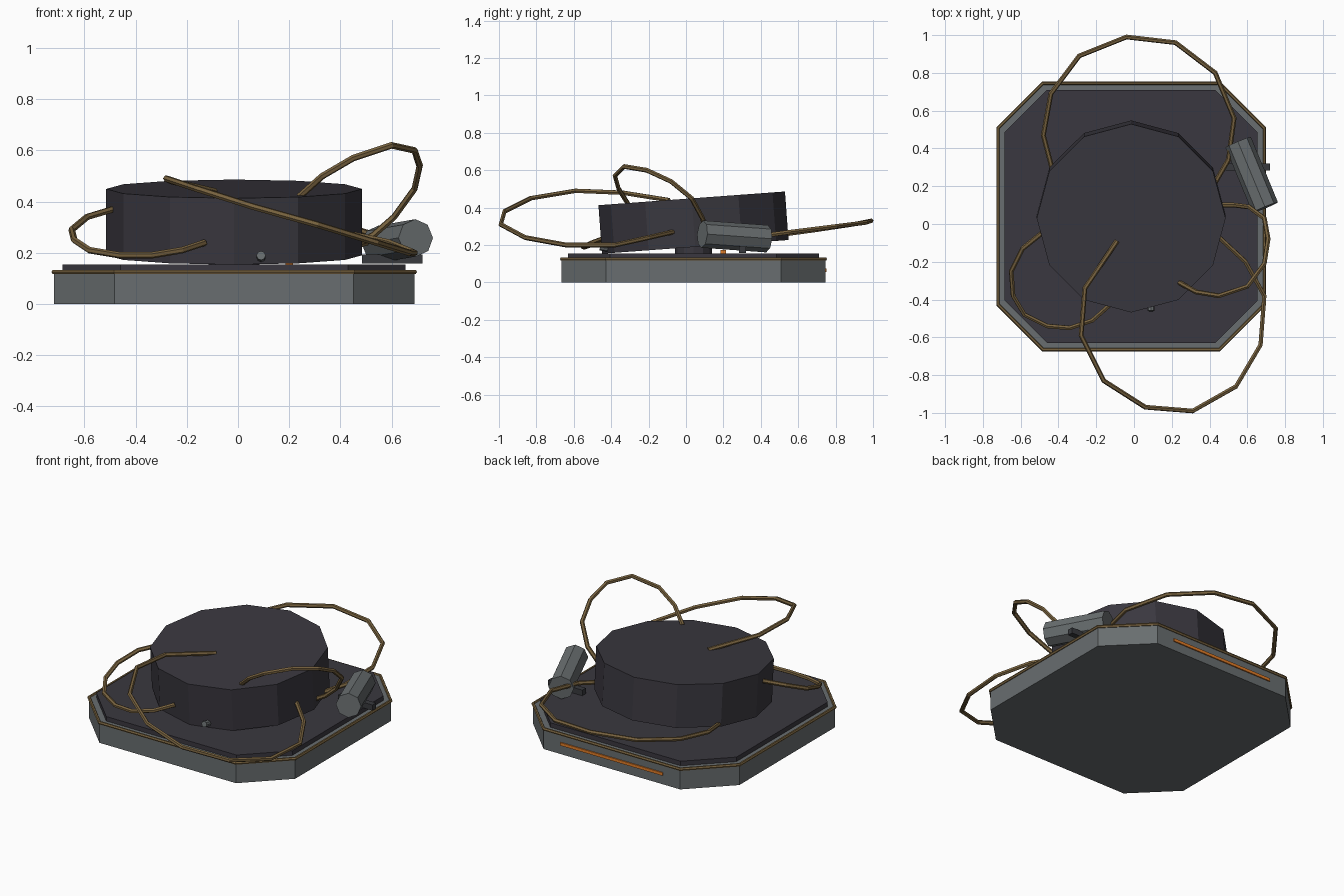
import bpy
import bmesh
from math import radians

if "Cube" in bpy.data.objects:
    bpy.data.objects.remove(bpy.data.objects["Cube"], do_unlink=True)

CX, CY = -0.015, 0.04  # centre of the base and drum


def material(name, rgb):
    mat = bpy.data.materials.new(name)
    mat.use_nodes = True
    mat.diffuse_color = (*rgb, 1)
    mat.node_tree.nodes["Principled BSDF"].inputs["Base Color"].default_value = (*rgb, 1)
    return mat


grey = material("metal grey", (0.14, 0.155, 0.16))
dark = material("dark housing", (0.042, 0.039, 0.05))
bracket_dark = material("bracket charcoal", (0.04, 0.042, 0.048))
brass = material("brass", (0.19, 0.125, 0.05))
orange = material("orange glow", (0.75, 0.2, 0.02))


def octagon(half, chamfer):
    """Outline of a square with cut corners, counter-clockwise."""
    inner = half - chamfer
    corners = []
    for sx, sy in ((1, 1), (-1, 1), (-1, -1), (1, -1)):
        pair = [(sx * half, sy * inner), (sx * inner, sy * half)]
        corners += pair if sx * sy > 0 else pair[::-1]
    return [(CX + x, CY + y) for x, y in corners]


def slab(name, outline, bottom, top, mat):
    bm = bmesh.new()
    face = bm.faces.new([bm.verts.new((x, y, bottom)) for x, y in outline])
    moved = bmesh.ops.extrude_face_region(bm, geom=[face])["geom"]
    verts = [v for v in moved if isinstance(v, bmesh.types.BMVert)]
    bmesh.ops.translate(bm, verts=verts, vec=(0, 0, top - bottom))
    bmesh.ops.recalc_face_normals(bm, faces=bm.faces)
    mesh = bpy.data.meshes.new(name)
    bm.to_mesh(mesh)
    bm.free()
    mesh.materials.append(mat)
    obj = bpy.data.objects.new(name, mesh)
    bpy.context.collection.objects.link(obj)
    return obj


def cylinder(name, sides, radius, depth, location, rotation, mat):
    bpy.ops.mesh.primitive_cylinder_add(
        vertices=sides, radius=radius, depth=depth, location=location,
        rotation=[radians(a) for a in rotation])
    obj = bpy.context.object
    obj.name = name
    obj.data.materials.append(mat)
    return obj


def box(name, size, location, mat):
    bpy.ops.mesh.primitive_cube_add(size=1, location=location)
    obj = bpy.context.object
    obj.name = name
    obj.scale = size
    obj.data.materials.append(mat)
    return obj


def tube(name, points, radius, mat, closed=False):
    curve = bpy.data.curves.new(name, "CURVE")
    curve.dimensions = "3D"
    curve.bevel_depth = radius
    curve.bevel_resolution = 1
    curve.use_fill_caps = not closed
    spline = curve.splines.new("POLY")
    spline.points.add(len(points) - 1)
    for point, co in zip(spline.points, points):
        point.co = (*co, 1)
    spline.use_cyclic_u = closed
    spline.use_smooth = False
    curve.materials.append(mat)
    obj = bpy.data.objects.new(name, curve)
    bpy.context.collection.objects.link(obj)
    bpy.ops.object.select_all(action="DESELECT")
    obj.select_set(True)
    bpy.context.view_layer.objects.active = obj
    bpy.ops.object.convert(target="MESH")
    return bpy.context.object


# Base with brass rim and dark deck
slab("base", octagon(0.705, 0.238), 0, 0.127, grey)
slab("deck", octagon(0.67, 0.225), 0.12, 0.155, dark)
tube("rim", [(x, y, 0.125) for x, y in octagon(0.705, 0.238)], 0.01, brass, closed=True)
box("back_light_strip", (0.7, 0.012, 0.018), (CX, CY + 0.706, 0.065), orange)

# Tilted drum resting on a hidden pivot
cylinder("drum", 12, 0.5, 0.26, (CX, CY, 0.32), (4.2, 0, 0), dark)
cylinder("pivot", 12, 0.1, 0.05, (CX, CY, 0.175), (0, 0, 0), dark)
box("pivot_light", (0.03, 0.03, 0.02), (0.2, 0.2, 0.163), orange)
cylinder("front_knob", 8, 0.018, 0.05, (0.09, -0.435, 0.185), (80, 0, 0), grey)

# Side canister on its bracket
cylinder("canister", 8, 0.073, 0.375, (0.623, 0.26, 0.246), (86.2, 0, 22.5), grey)
box("bracket", (0.235, 0.035, 0.035), (0.603, 0.302, 0.175), bracket_dark)

# Looping cables
cables = {
    "back_cable": [
        (-.43, .28, .22), (-.48, .47, .25), (-.44, .69, .28), (-.29, .89, .31),
        (-.04, .99, .33), (.22, .96, .32), (.43, .8, .3), (.53, .56, .27),
        (.5, .34, .24), (.43, .22, .22)],
    "front_cable": [
        (-.09, -.09, .44), (-.26, -.34, .48), (-.28, -.59, .49), (-.16, -.83, .45),
        (.06, -.97, .38), (.31, -.99, .31), (.54, -.86, .24), (.67, -.64, .2),
        (.69, -.38, .2), (.59, -.2, .24), (.45, -.07, .27)],
    "right_cable": [
        (.24, -.31, .42), (.33, -.36, .5), (.45, -.38, .57), (.6, -.33, .62),
        (.69, -.21, .6), (.71, -.08, .54), (.69, .03, .45), (.61, .09, .34),
        (.53, .1, .27), (.46, .1, .23)],
    "left_cable": [
        (-.49, -.05, .37), (-.59, -.13, .34), (-.65, -.25, .29), (-.64, -.38, .25),
        (-.58, -.48, .21), (-.46, -.54, .19), (-.34, -.55, .19), (-.22, -.51, .21),
        (-.13, -.43, .24)],
}
for name, path in cables.items():
    tube(name, path, 0.013, brass)
